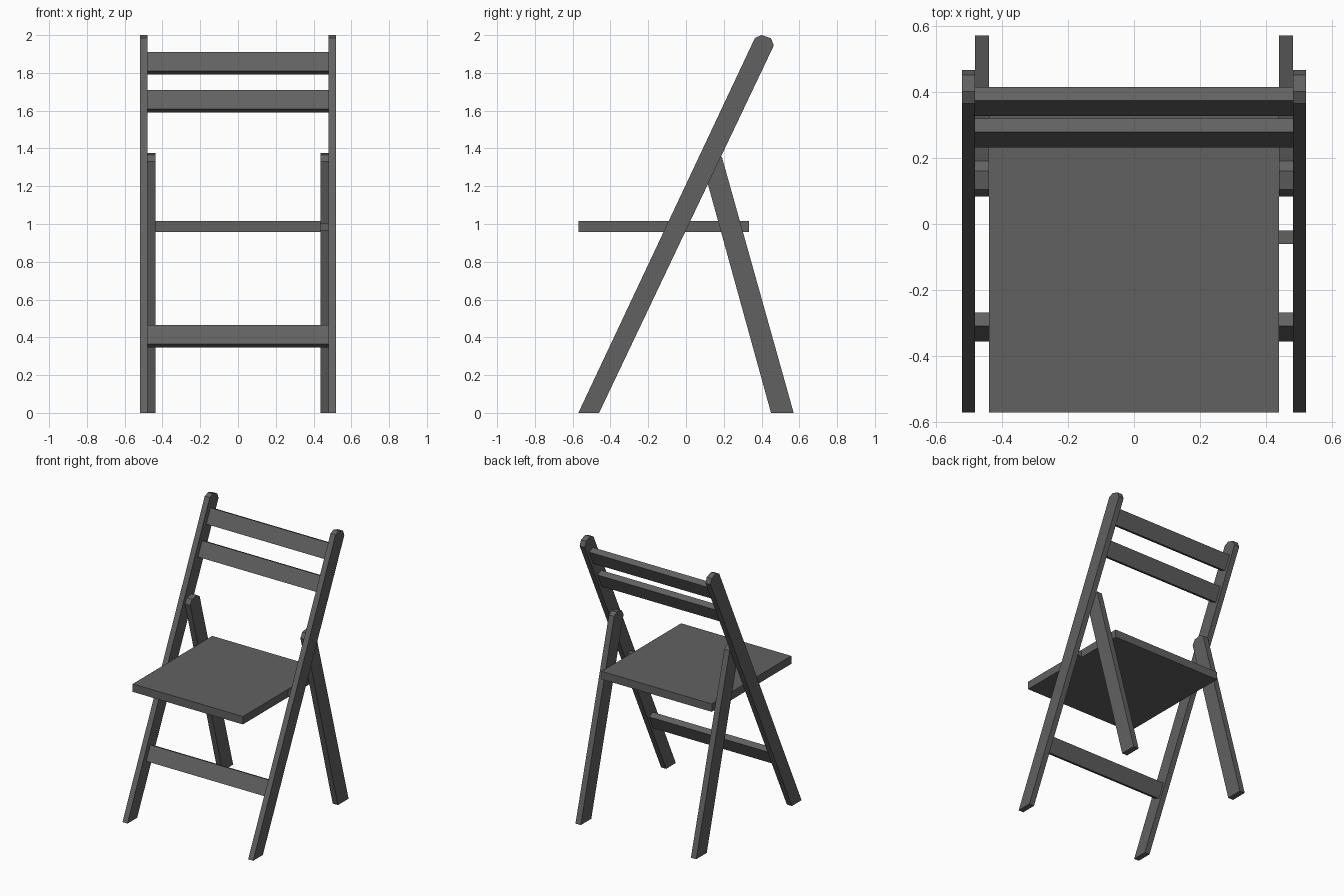
import bpy, bmesh

if "Cube" in bpy.data.objects:
    bpy.data.objects.remove(bpy.data.objects["Cube"])

mat = bpy.data.materials.new("dark grey")
mat.diffuse_color = (0.12, 0.12, 0.12, 1)
mat.use_nodes = True
mat.node_tree.nodes["Principled BSDF"].inputs["Base Color"].default_value = mat.diffuse_color


def extrude_x(name, profile, x0, x1):
    """Solid from a (y, z) profile swept between x0 and x1."""
    bm = bmesh.new()
    a = [bm.verts.new((x0, y, z)) for y, z in profile]
    b = [bm.verts.new((x1, y, z)) for y, z in profile]
    n = len(profile)
    bm.faces.new(a)
    bm.faces.new(b[::-1])
    for i in range(n):
        j = (i + 1) % n
        bm.faces.new((a[i], b[i], b[j], a[j]))
    bmesh.ops.recalc_face_normals(bm, faces=bm.faces[:])
    me = bpy.data.meshes.new(name)
    bm.to_mesh(me)
    bm.free()
    me.materials.append(mat)
    ob = bpy.data.objects.new(name, me)
    bpy.context.collection.objects.link(ob)
    return ob


def rect(y0, y1, z0, z1):
    return [(y0, z0), (y1, z0), (y1, z1), (y0, z1)]


# Leg profiles with chamfered tops
front_leg = [(-0.57, 0), (-0.46, 0), (0.465, 1.945), (0.45, 1.983),
             (0.40, 2.0), (0.365, 1.985)]
rear_leg = [(0.45, 0), (0.57, 0), (0.19, 1.355), (0.16, 1.375),
            (0.105, 1.365), (0.083, 1.33)]
for side, s in (("left", -1), ("right", 1)):
    extrude_x("front_leg_" + side, front_leg, s * 0.48, s * 0.52)
    extrude_x("rear_leg_" + side, rear_leg, s * 0.438, s * 0.48)

# Seat
extrude_x("seat", rect(-0.57, 0.333, 0.958, 1.015), -0.438, 0.438)

# Seat pivot pin, right side only
extrude_x("seat_pin", rect(-0.06, -0.02, 0.965, 1.003), 0.438, 0.48)

# Two back slats and the foot rail, all raked with the front legs
for name, z in (("top_slat", 1.91), ("lower_slat", 1.71), ("foot_rail", 0.466)):
    y = 0.373 + (z - 1.91) * 0.472
    extrude_x(name, [(y, z), (y + 0.041, z - 0.019),
                     (y - 0.006, z - 0.119), (y - 0.047, z - 0.1)], -0.48, 0.48)
